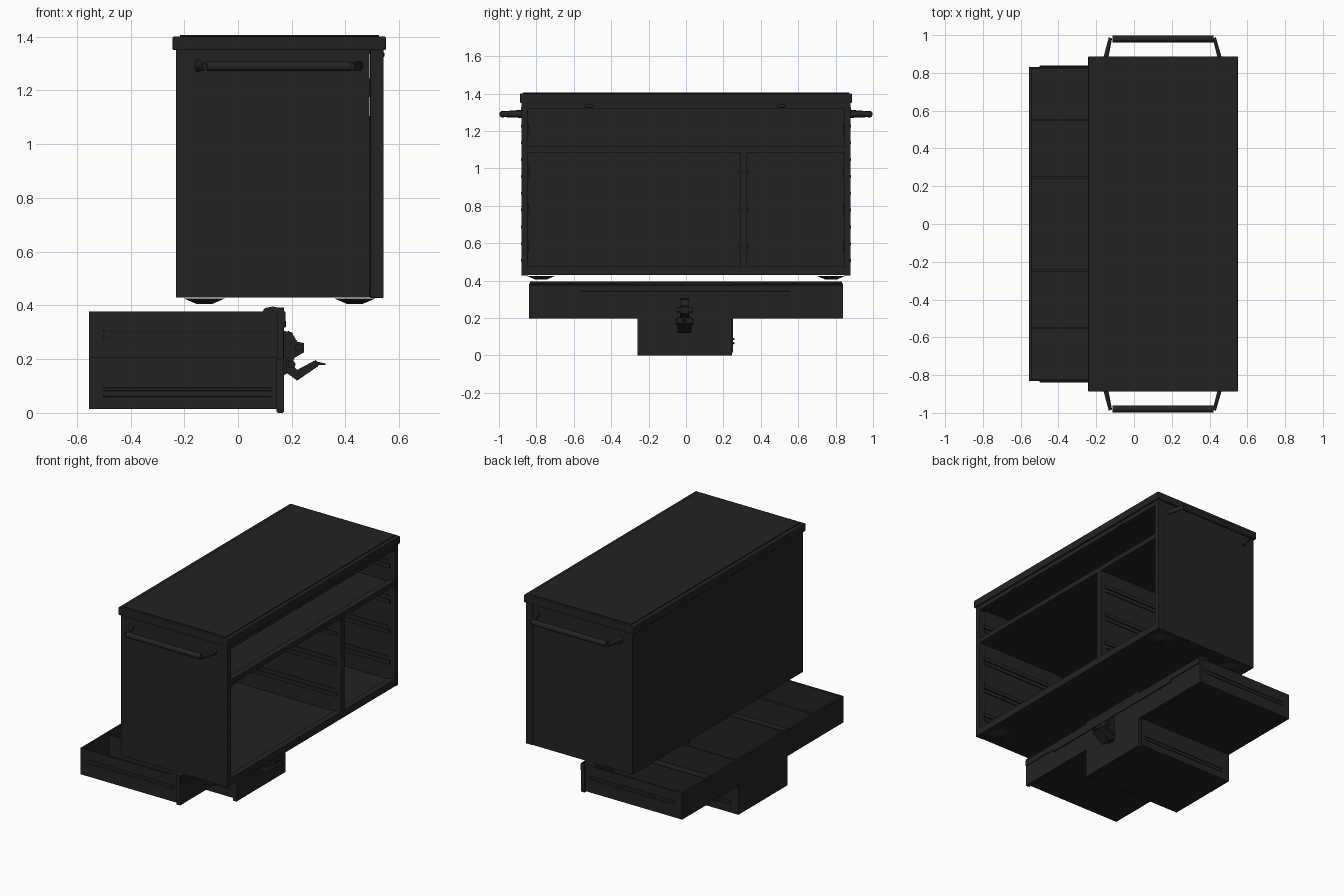
import bpy, bmesh, math
from mathutils import Vector

if "Cube" in bpy.data.objects:
    bpy.data.objects.remove(bpy.data.objects["Cube"])

def material(name, c):
    m = bpy.data.materials.new(name)
    m.diffuse_color = (c, c, c, 1)
    m.use_nodes = True
    m.node_tree.nodes["Principled BSDF"].inputs["Base Color"].default_value = m.diffuse_color
    return m

BLACK = material("matte black steel", 0.0165)
DARK = material("dark latch metal", 0.014)

def finish(name, bm, mat=BLACK, smooth=False):
    bmesh.ops.recalc_face_normals(bm, faces=bm.faces[:])
    me = bpy.data.meshes.new(name)
    bm.to_mesh(me)
    bm.free()
    me.materials.append(mat)
    ob = bpy.data.objects.new(name, me)
    bpy.context.collection.objects.link(ob)
    if smooth:
        bpy.ops.object.select_all(action='DESELECT')
        ob.select_set(True)
        bpy.context.view_layer.objects.active = ob
        bpy.ops.object.shade_smooth_by_angle(angle=math.radians(40))
    return ob

def add_box(bm, x0, x1, y0, y1, z0, z1):
    vs = bmesh.ops.create_cube(bm, size=1)["verts"]
    for v in vs:
        v.co = Vector((x0 + (v.co.x + .5) * (x1 - x0),
                       y0 + (v.co.y + .5) * (y1 - y0),
                       z0 + (v.co.z + .5) * (z1 - z0)))

def boxes(name, items, mat=BLACK, bevel=0):
    bm = bmesh.new()
    for b in items:
        add_box(bm, *b)
    ob = finish(name, bm, mat)
    if bevel:
        m = ob.modifiers.new("soft edge", 'BEVEL')
        m.width, m.segments = bevel, 2
    return ob

def prism(name, pts, y0, y1, mat=BLACK):
    """Extrude an x-z outline along y."""
    bm = bmesh.new()
    f = bm.faces.new([bm.verts.new((x, y0, z)) for x, z in pts])
    r = bmesh.ops.extrude_face_region(bm, geom=[f])
    bmesh.ops.translate(bm, vec=(0, y1 - y0, 0),
                        verts=[g for g in r["geom"] if isinstance(g, bmesh.types.BMVert)])
    return finish(name, bm, mat)

# ---- cabinet shell, open towards +x ----
boxes("cabinet_top", [(-.243, .55, -.887, .887, 1.35, 1.40)], bevel=.004)
boxes("top_mat", [(-.215, .525, -.872, .872, 1.398, 1.406)])
boxes("back_panel", [(-.23, -.215, -.878, .878, .43, 1.352)])
boxes("floor_panel", [(-.228, .53, -.87, .87, .43, .465)])
boxes("middle_shelf", [(-.22, .53, -.85, .85, 1.09, 1.105)])
boxes("under_top_panel", [(-.22, .53, -.85, .85, 1.335, 1.352)])
for s, side in ((-1, "front"), (1, "rear")):
    ya, yb = sorted((s * .848, s * .877))
    boxes(side + "_side_panel", [(-.229, .49, ya, yb, .43, 1.352)])
    ya, yb = sorted((s * .845, s * .88))
    boxes(side + "_corner_post", [(.492, .542, ya, yb, .428, 1.352)], bevel=.003)
    # small fixings up the post
    boxes(side + "_post_fixings",
          [(.525, .537, *sorted((s * .878, s * .882)), .5 + i * .09, .515 + i * .09) for i in range(10)])

# opening frame
boxes("opening_frame", [(.50, .54, -.847, .847, .43, .476),
                        (.50, .54, -.847, .847, 1.086, 1.118),
                        (.50, .54, -.847, .847, 1.32, 1.352)])
boxes("centre_divider", [(-.22, .51, .295, .32, .46, 1.095),
                         (.50, .54, .289, .326, .47, 1.09)])

# drawer runners on all the inner walls
def runners(name, y, s, levels):
    items = []
    for z in levels:
        items.append((-.18, .50, *sorted((y, y + s * .006)), z - .035, z + .035))
        items.append((-.16, .51, *sorted((y, y + s * .014)), z - .012, z + .012))
    boxes(name, items)

LOW = (.58, .78, .98)
runners("front_wall_runners", -.848, 1, LOW + (1.21,))
runners("divider_front_runners", .295, -1, LOW)
runners("divider_rear_runners", .32, 1, LOW)
runners("rear_wall_runners", .848, -1, LOW + (1.21,))

# lock studs under the top edge, and feet
for y in (-.52, .51):
    bm = bmesh.new()
    bmesh.ops.create_uvsphere(bm, u_segments=16, v_segments=8, radius=1)
    for v in bm.verts:
        v.co = Vector((.54 + v.co.x * .006, y + v.co.y * .025, 1.333 + v.co.z * .009))
    finish("lock_stud", bm, BLACK, True)
for x in (-.125, .435):
    for y in (-.775, .775):
        bm = bmesh.new()
        bmesh.ops.create_cone(bm, cap_ends=True, segments=24, radius1=.03, radius2=.077, depth=.02)
        bmesh.ops.translate(bm, verts=bm.verts[:], vec=(x, y, .416))
        bmesh.ops.create_cone(bm, cap_ends=True, segments=24, radius1=.03, radius2=.03, depth=.006)
        bm.verts.ensure_lookup_table()
        bmesh.ops.translate(bm, verts=bm.verts[-48:], vec=(x, y, .408))
        finish("foot", bm, BLACK, True)

# ---- push handles on both ends ----
def tube(bm, a, b, ra, rb, seg=16):
    a, b = Vector(a), Vector(b)
    d = b - a
    vs = bmesh.ops.create_cone(bm, cap_ends=True, segments=seg, radius1=ra, radius2=rb,
                               depth=d.length)["verts"]
    q = d.to_track_quat('Z', 'Y')
    for v in vs:
        v.co = q @ v.co + (a + b) / 2

for s, side in ((-1, "front"), (1, "rear")):
    bm = bmesh.new()
    tube(bm, (-.115, s * .98, 1.29), (.42, s * .98, 1.29), .018, .018)
    finish(side + "_push_bar", bm, BLACK, True)
    for xe, xw in ((-.125, -.15), (.425, .455)):
        bm = bmesh.new()
        d = .010 if xw > 0 else .014
        tube(bm, (xe, s * .985, 1.29), (xw, s * .875, 1.292), .015, d + .008)
        for v in bm.verts:
            v.co.x = xe + (xw - xe) * (s * v.co.y - .985) / -.11 + (v.co.x - (xe + (xw - xe) * (s * v.co.y - .985) / -.11)) * .6
        finish(side + "_bar_bracket", bm, BLACK, True)

# ---- pulled-out T-shaped drawer below ----
XB, XF, T = -.555, .15, .012
boxes("drawer_floors", [(XB, XF, -.832, -.245, .205, .217),
                        (XB, XF, .245, .832, .205, .217),
                        (XB, XF, -.252, .252, .015, .027)])
walls = []
for s in (-1, 1):
    walls.append((XB, XF, *sorted((s * .82, s * .832)), .205, .377))    # outer sides
    walls.append((XB, XF, *sorted((s * .24, s * .252)), .015, .365))    # deep bin sides
    walls.append((XB + .01, XF, *sorted((s * .548, s * .556)), .21, .36))  # dividers
    walls.append((XB, XB + T, *sorted((s * .245, s * .832)), .205, .377))  # back of wings
walls.append((XB, XB + T, -.252, .252, .015, .377))
boxes("drawer_walls", walls)

# slide rails on the drawer sides
rails = []
for s in (-1, 1):
    for y, z in ((.832, .308), (.832, .286), (.252, .088), (.252, .066)):
        rails.append((-.50, .125, *sorted((s * y, s * (y + .006))), z - .006, z + .006))
boxes("drawer_slide_rails", rails, bevel=.002)

# T-shaped front plate with rolled top lip
boxes("drawer_front", [(.145, .17, -.84, .84, .198, .385),
                       (.143, .172, -.258, .246, .003, .393)])
boxes("drawer_front_foot", [(.147, .168, -.258, .246, 0, .004)])
prism("drawer_top_lip", [(.09, .376), (.10, .39), (.13, .396), (.16, .39), (.176, .375),
                         (.176, .335), (.17, .335), (.165, .37), (.12, .372)], -.835, .835)
boxes("drawer_pull_strip", [(.168, .178, -.567, .557, .318, .344)], bevel=.002)

# ---- latch on the drawer front ----
prism("latch_body", [(.17, .305), (.20, .30), (.22, .265), (.245, .26), (.245, .225),
                     (.21, .205), (.19, .15), (.17, .14)], -.032, .016, DARK)
prism("latch_hook", [(.17, .30), (.19, .305), (.245, .235), (.235, .22), (.17, .25)], -.018, .002, DARK)
prism("latch_lever", [(.18, .15), (.22, .12), (.30, .175), (.29, .197), (.22, .16), (.18, .205)],
      -.045, .03, DARK)
prism("latch_lever_tip", [(.275, .178), (.325, .178), (.325, .184), (.28, .194)], -.02, .004, DARK)
bm = bmesh.new()
tube(bm, (.225, -.05, .243), (.225, .035, .243), .014, .014, 12)
tube(bm, (.20, -.055, .18), (.20, .04, .18), .014, .014, 12)
finish("latch_pins", bm, DARK, True)
